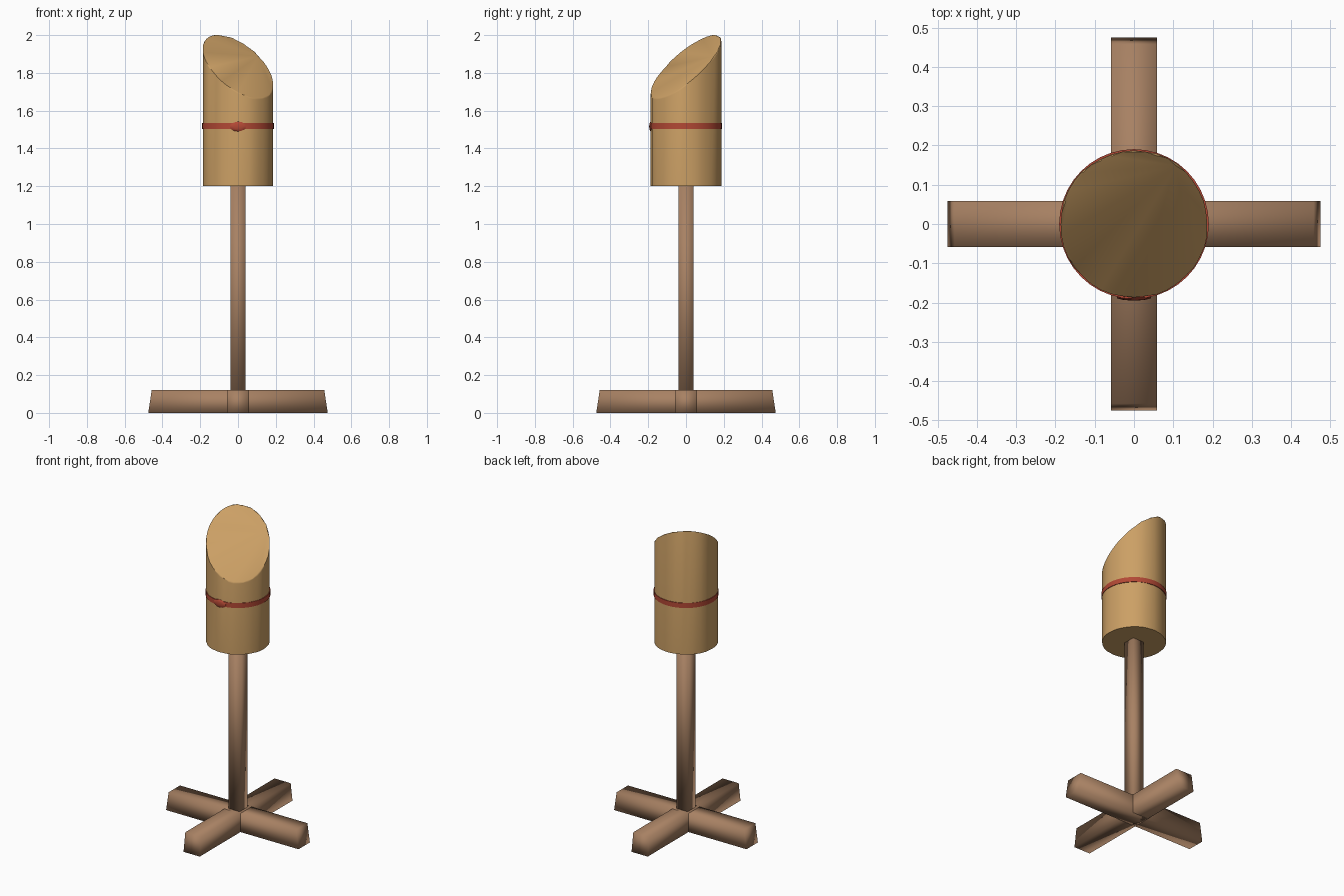
import bpy, bmesh, math, random

if "Cube" in bpy.data.objects:
    bpy.data.objects.remove(bpy.data.objects["Cube"])

random.seed(4)


def material(name, rgb):
    m = bpy.data.materials.new(name)
    m.diffuse_color = (*rgb, 1)
    m.use_nodes = True
    m.node_tree.nodes["Principled BSDF"].inputs["Base Color"].default_value = m.diffuse_color
    return m


TAN = material("light wood", (0.60, 0.35, 0.13))
BROWN = material("brown wood", (0.39, 0.22, 0.125))
RED = material("red cord", (0.45, 0.065, 0.035))


def finish(name, bm, mat, smooth_angle=None):
    bmesh.ops.recalc_face_normals(bm, faces=bm.faces)
    mesh = bpy.data.meshes.new(name)
    bm.to_mesh(mesh)
    bm.free()
    mesh.materials.append(mat)
    ob = bpy.data.objects.new(name, mesh)
    bpy.context.collection.objects.link(ob)
    bpy.ops.object.select_all(action='DESELECT')
    ob.select_set(True)
    bpy.context.view_layer.objects.active = ob
    if smooth_angle is None:
        bpy.ops.object.shade_smooth()
    else:
        bpy.ops.object.shade_smooth_by_angle(angle=math.radians(smooth_angle))
    return ob


def box(sx, sy, z0, z1):
    bm = bmesh.new()
    bmesh.ops.create_cube(bm, size=1)
    for v in bm.verts:
        v.co = (v.co.x * sx, v.co.y * sy, z0 + (v.co.z + 0.5) * (z1 - z0))
    return bm


# Crossed feet: beams whose ends slope inwards towards the top
for i, name in enumerate(("foot_beam_side", "foot_beam_front")):
    bm = box(0.95, 0.116, 0, 0.12)
    for v in bm.verts:
        if v.co.z > 0.06:
            v.co.x *= 0.962
    finish(name, bm, BROWN).rotation_euler.z = i * math.pi / 2

# Square post
finish("post", box(0.08, 0.08, 0.06, 1.21), BROWN)

# Log head: slightly uneven cylinder with its top sliced at a slant
N, R, Z0, MID, SLOPE = 40, 0.187, 1.2, 1.834, 0.9
DX, DY = -0.574, 0.819          # uphill direction of the slice
bm = bmesh.new()
bottom, top = [], []
for i in range(N):
    a = 2 * math.pi * i / N
    r = R + random.uniform(-0.0015, 0.002)
    x, y = r * math.cos(a), r * math.sin(a)
    bottom.append(bm.verts.new((x, y, Z0)))
    top.append(bm.verts.new((x, y, MID + SLOPE * (DX * x + DY * y))))
for i in range(N):
    j = (i + 1) % N
    bm.faces.new((bottom[i], bottom[j], top[j], top[i]))
bm.faces.new(bottom[::-1])
cap = bm.faces.new(top)
bmesh.ops.bevel(bm, geom=list(cap.edges), offset=0.006, segments=2,
                affect='EDGES', profile=0.5)
finish("log_head", bm, TAN, 40)

# Cord band: thin open-centred ring around the log
bm = bmesh.new()
rings = []
for r, z in ((0.183, 1.503), (0.1905, 1.503), (0.1905, 1.535), (0.183, 1.535)):
    rings.append([bm.verts.new((r * math.cos(2 * math.pi * i / N),
                                r * math.sin(2 * math.pi * i / N), z)) for i in range(N)])
for k in range(4):
    a, b = rings[k], rings[(k + 1) % 4]
    for i in range(N):
        j = (i + 1) % N
        bm.faces.new((a[i], a[j], b[j], b[i]))
finish("cord_band", bm, RED, 40)

# Small knot on the front of the cord
bm = bmesh.new()
bmesh.ops.create_icosphere(bm, subdivisions=2, radius=1)
for v in bm.verts:
    v.co = (v.co.x * 0.045, -0.187 + v.co.y * 0.008, 1.516 + v.co.z * 0.026)
finish("cord_knot", bm, RED, 40)
